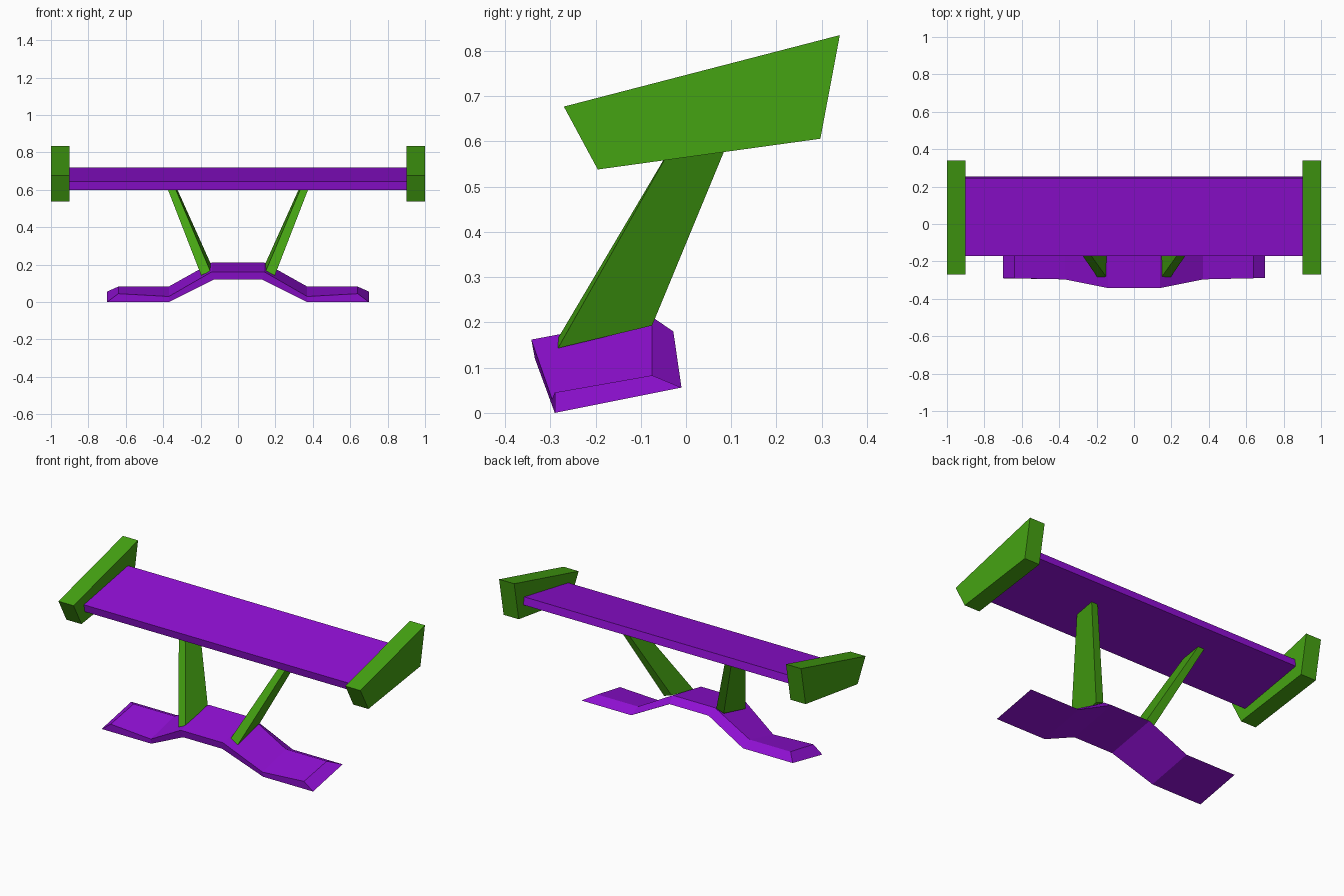
import bpy, bmesh

if "Cube" in bpy.data.objects:
    bpy.data.objects.remove(bpy.data.objects["Cube"])


def material(name, rgb):
    m = bpy.data.materials.new(name)
    m.diffuse_color = (*rgb, 1)
    m.use_nodes = True
    m.node_tree.nodes["Principled BSDF"].inputs["Base Color"].default_value = m.diffuse_color
    return m


purple = material("purple", (0.28, 0.005, 0.66))
green = material("green", (0.06, 0.37, 0.006))


def loft(name, sections, mat):
    """Bridge a row of four-cornered sections and cap both ends."""
    bm = bmesh.new()
    rings = [[bm.verts.new(p) for p in s] for s in sections]
    for a, b in zip(rings, rings[1:]):
        for i in range(4):
            j = (i + 1) % 4
            bm.faces.new((a[i], a[j], b[j], b[i]))
    bm.faces.new(rings[0])
    bm.faces.new(rings[-1])
    bmesh.ops.recalc_face_normals(bm, faces=bm.faces)
    me = bpy.data.meshes.new(name)
    bm.to_mesh(me)
    bm.free()
    me.materials.append(mat)
    ob = bpy.data.objects.new(name, me)
    bpy.context.collection.objects.link(ob)
    return ob


def extrude_x(name, profile, x0, x1, mat):
    return loft(name, [[(x, y, z) for y, z in profile] for x in (x0, x1)], mat)


def mirror_x(ob):
    ob.modifiers.new("mirror", 'MIRROR')


# Tilted main wing
extrude_x("main_wing", [(-0.163, 0.6), (-0.172, 0.645), (0.245, 0.72), (0.253, 0.675)],
          -0.9, 0.9, purple)

# End plates
mirror_x(extrude_x("end_plate", [(-0.27, 0.677), (0.34, 0.835), (0.297, 0.606), (-0.195, 0.538)],
                   0.9, 1.0, green))

# Lower wing: (bottom x, top x, profile as front bottom, front top, back top, back bottom)
half = [
    (0.13, 0.14, [(-0.334, 0.12), (-0.342, 0.162), (-0.075, 0.212), (-0.028, 0.18)]),
    (0.37, 0.37, [(-0.29, 0.0), (-0.296, 0.03), (-0.075, 0.083), (-0.01, 0.056)]),
    (0.70, 0.64, [(-0.29, 0.0), (-0.29, 0.045), (-0.075, 0.083), (-0.01, 0.056)]),
]
sections = []
for side, rows in ((-1, half[::-1]), (1, half)):
    for xb, xt, prof in rows:
        sections.append([(side * x, y, z) for x, (y, z) in zip((xb, xt, xt, xb), prof)])
loft("lower_wing", sections, purple)

# Leaning struts between the wings
strut = loft("strut", [
    [(0.148, -0.283, 0.165), (0.197, -0.283, 0.143), (0.197, -0.075, 0.193), (0.148, -0.075, 0.21)],
    [(0.346, -0.006, 0.633), (0.387, -0.006, 0.633), (0.389, 0.116, 0.655), (0.348, 0.116, 0.655)],
], green)
mirror_x(strut)
